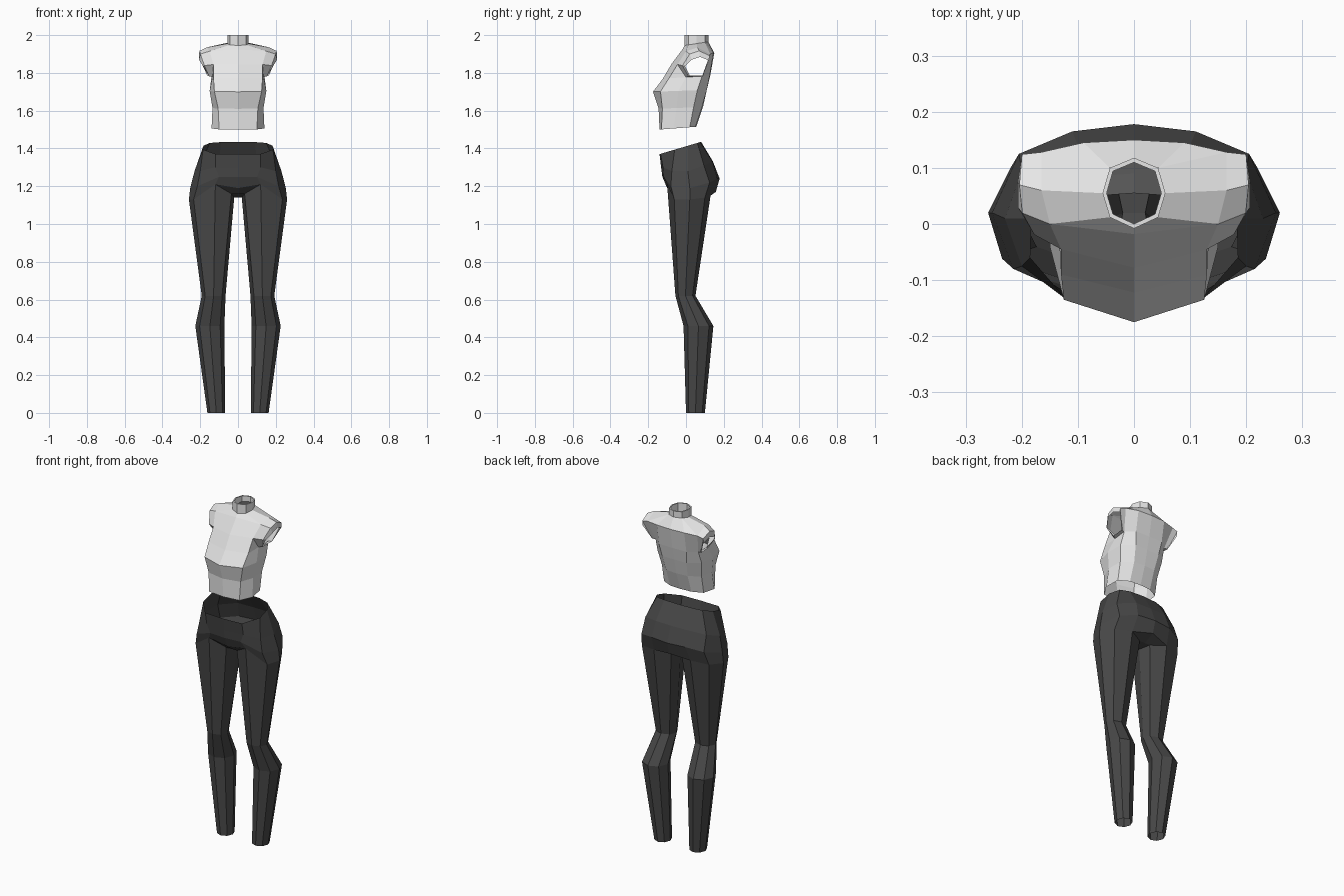
import bpy
import bmesh
from math import cos, sin, radians
from mathutils import Vector

default_cube = bpy.data.objects.get("Cube")
if default_cube:
    bpy.data.objects.remove(default_cube, do_unlink=True)


def make_material(name, colour):
    material = bpy.data.materials.new(name)
    material.use_nodes = True
    material.diffuse_color = colour
    material.node_tree.nodes["Principled BSDF"].inputs["Base Color"].default_value = colour
    return material


def strip(faces, row_a, row_b, closed=False):
    """Bridge two rows of points with quads."""
    count = len(row_a)
    for i in range(count if closed else count - 1):
        j = (i + 1) % count
        faces.append((row_a[i], row_a[j], row_b[j], row_b[i]))


def tilted(outline, front_z, back_z):
    """Lift a flat outline onto a plane sloping from front to back."""
    front, back = outline[0][1], outline[-1][1]
    slope = (back_z - front_z) / (back - front)
    return [(x, y, front_z + (y - front) * slope) for x, y in outline]


def mirrored_garment(name, faces, material):
    """Weld the left half and mirror it into a full, open garment."""
    bm = bmesh.new()
    for face in faces:
        bm.faces.new([bm.verts.new(point) for point in face])
    bmesh.ops.remove_doubles(bm, verts=bm.verts, dist=0.0005)
    bmesh.ops.recalc_face_normals(bm, faces=bm.faces)
    front = min(bm.faces, key=lambda f: f.calc_center_median().y)
    if front.normal.dot(Vector((0, -1, 0))) < 0:
        bmesh.ops.reverse_faces(bm, faces=bm.faces)
    mesh = bpy.data.meshes.new(name)
    bm.to_mesh(mesh)
    bm.free()
    mesh.materials.append(material)
    garment = bpy.data.objects.new(name, mesh)
    bpy.context.collection.objects.link(garment)
    mirror = garment.modifiers.new("Mirror", "MIRROR")
    mirror.use_clip = True
    mirror.merge_threshold = 0.001
    return garment


shirt_grey = make_material("light grey cloth", (0.8, 0.8, 0.8, 1))
legging_grey = make_material("charcoal cloth", (0.065, 0.065, 0.065, 1))

# Shirt: torso rows from hem to armpit, front centre to back centre
shirt = []
hem = tilted([(0, -.14), (.1, -.13), (.14, -.065), (.13, .02), (.07, .05), (0, .055)], 1.5, 1.515)
waist = tilted([(0, -.145), (.105, -.125), (.135, -.05), (.13, .04), (.07, .085), (0, .09)], 1.61, 1.62)
bust = tilted([(0, -.175), (.125, -.135), (.15, -.04), (.145, .06), (.08, .11), (0, .11)], 1.7, 1.71)
armpit = tilted([(0, -.122), (.13, -.09), (.135, .0), (.14, .085), (.09, .125), (0, .128)], 1.77, 1.785)
for lower, upper in ((hem, waist), (waist, bust), (bust, armpit)):
    strip(shirt, lower, upper)

# Shirt: chest, shoulder and upper back
chest_mid, chest_side = (0, -.078, 1.845), (.13, -.045, 1.845)
yoke_mid, yoke_side = (0, -.018, 1.925), (.15, 0, 1.915)
shoulder_top, shoulder_back = (.165, .06, 1.935), (.165, .128, 1.9)
back_mid, back_side = (0, .15, 1.905), (.09, .145, 1.905)
collar_outline = [(0, -.008), (.043, .012), (.056, .055), (.043, .1), (0, .118)]
collar = tilted(collar_outline, 1.945, 1.965)
shirt += [
    (armpit[0], armpit[1], chest_side, chest_mid),
    (armpit[1], armpit[2], chest_side),
    (chest_mid, chest_side, yoke_side, yoke_mid),
    (yoke_mid, yoke_side, collar[1], collar[0]),
    (yoke_side, shoulder_top, collar[2], collar[1]),
    (shoulder_top, shoulder_back, collar[3], collar[2]),
    (shoulder_back, back_side, collar[3]),
    (back_side, back_mid, collar[4], collar[3]),
    (armpit[3], armpit[4], back_side, shoulder_back),
    (armpit[4], armpit[5], back_mid, back_side),
]

# Shirt: neck band with a narrow rim
neck_centre = Vector((0, .055, 2))
neck_top = tilted(collar_outline, 2, 2)
neck_rim = [tuple(neck_centre.lerp(Vector(p), .87)) for p in neck_top]
strip(shirt, collar, neck_top)
strip(shirt, neck_top, neck_rim)

# Shirt: short cap sleeve from armhole to open cuff
armhole = [armpit[2], chest_side, yoke_side, shoulder_top, shoulder_back, armpit[3]]
cuff = [(.145, .02, 1.785), (.185, -.005, 1.835), (.207, .03, 1.87),
        (.207, .075, 1.885), (.2, .122, 1.865), (.155, .09, 1.785)]
cap = [tuple(Vector(a).lerp(Vector(c), .65) + Vector((.012, 0, .014 if 1 < i < 5 else 0)))
       for i, (a, c) in enumerate(zip(armhole, cuff))]
strip(shirt, armhole, cap, closed=True)
strip(shirt, cap, cuff, closed=True)
mirrored_garment("shirt", shirt, shirt_grey)

# Leggings: pelvis rows from waistband to hips
leggings = []
waistband = tilted([(0, -.14), (.12, -.135), (.185, -.06), (.183, .01), (.15, .06), (.09, .075), (0, .08)],
                   1.37, 1.435)
belly = [(0, -.132, 1.3), (.12, -.122, 1.3), (.2, -.075, 1.28), (.23, .01, 1.28),
         (.2, .095, 1.31), (.1, .14, 1.33), (0, .143, 1.33)]
seat = [(0, -.125, 1.25), (.1, -.118, 1.25), (.215, -.08, 1.2), (.253, .02, 1.19),
        (.205, .125, 1.22), (.11, .165, 1.24), (0, .178, 1.24)]
hip = [(0, -.1, 1.19), (.12, -.1, 1.21), (.235, -.062, 1.13), (.26, .02, 1.13),
       (.22, .1, 1.14), (.12, .13, 1.15), (0, .158, 1.17)]
for upper, lower in ((waistband, belly), (belly, seat), (seat, hip)):
    strip(leggings, upper, lower)

# Leggings: crotch strip between the legs
inner = [(.035, -.06, 1.16), (.02, .02, 1.14), (.035, .09, 1.14)]
seam = [(0, y, z) for x, y, z in inner]
strip(leggings, [hip[1], *inner, hip[5]], [hip[0], *seam, hip[6]])


# Leggings: eight-sided leg from thigh to open ankle
def leg_ring(z, cx, cy, rx, ry):
    angles = [radians(45 * i - 90) for i in range(8)]
    return [(cx + rx * cos(a), cy + ry * sin(a), z) for a in angles]


leg_rows = [
    hip[1:6] + inner[::-1],
    leg_ring(.62, .129, -.003, .063, .053),
    leg_ring(.46, .149, .066, .077, .079),
    leg_ring(0, .115, .05, .047, .05),
]
for upper, lower in zip(leg_rows, leg_rows[1:]):
    strip(leggings, upper, lower, closed=True)
mirrored_garment("leggings", leggings, legging_grey)
